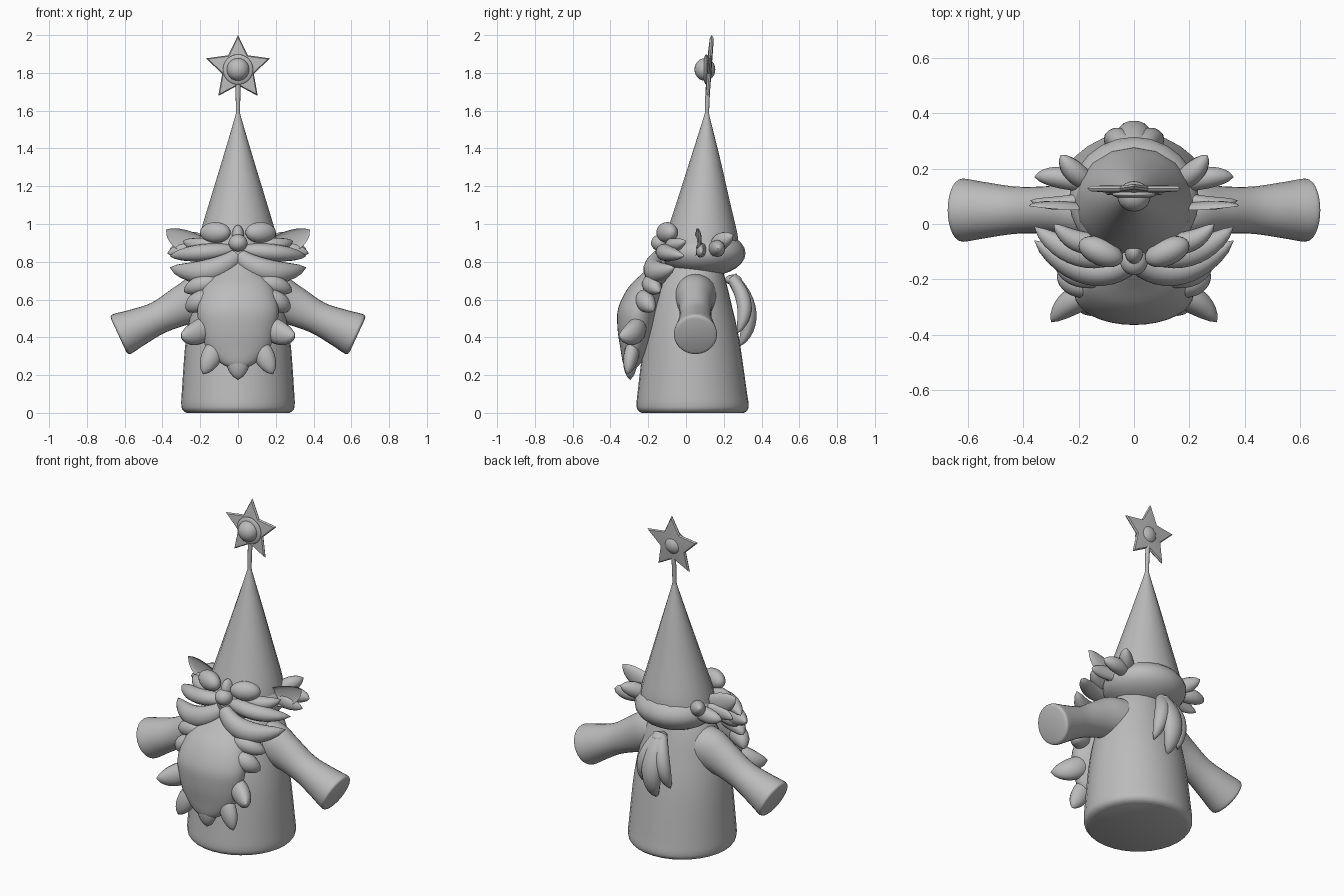
import bpy, bmesh, math
from mathutils import Vector as V

if "Cube" in bpy.data.objects:
    bpy.data.objects.remove(bpy.data.objects["Cube"])

mat = bpy.data.materials.new("clay grey")
mat.diffuse_color = (0.5, 0.5, 0.5, 1)
mat.use_nodes = True
mat.node_tree.nodes["Principled BSDF"].inputs["Base Color"].default_value = mat.diffuse_color


def finish(name, bm, angle=50):
    bmesh.ops.recalc_face_normals(bm, faces=bm.faces)
    me = bpy.data.meshes.new(name)
    bm.to_mesh(me)
    bm.free()
    ob = bpy.data.objects.new(name, me)
    bpy.context.collection.objects.link(ob)
    me.materials.append(mat)
    bpy.ops.object.select_all(action='DESELECT')
    bpy.context.view_layer.objects.active = ob
    ob.select_set(True)
    bpy.ops.object.shade_smooth_by_angle(angle=math.radians(angle))
    return ob


def skin(name, rings, angle=50):
    """Closed surface through rings of points."""
    bm = bmesh.new()
    rows = [[bm.verts.new(p) for p in r] for r in rings]
    n = len(rows[0])
    for a, b in zip(rows, rows[1:]):
        for i in range(n):
            j = (i + 1) % n
            bm.faces.new((a[i], a[j], b[j], b[i]))
    bm.faces.new(rows[0][::-1])
    bm.faces.new(rows[-1])
    return finish(name, bm, angle)


def spline(keys, steps=5):
    """Catmull-Rom smoothing of rows of numbers."""
    k = [V(r) for r in keys]
    k = [k[0]] + k + [k[-1]]
    out = []
    for a, b, c, d in zip(k, k[1:], k[2:], k[3:]):
        for s in range(steps):
            t = s / steps
            out.append(0.5 * (2 * b + (c - a) * t + (2 * a - 5 * b + 4 * c - d) * t * t
                              + (3 * b - a - 3 * c + d) * t ** 3))
    return out + [k[-1]]


def stack(name, keys, sides=32, steps=5, angle=50):
    """Horizontal ellipses: (z, centre y, x radius, y radius)."""
    turn = [math.tau * i / sides for i in range(sides)]
    return skin(name, [[(rx * math.cos(a), cy + ry * math.sin(a), z) for a in turn]
                       for z, cy, rx, ry in spline(keys, steps)], angle)


def lock(name, p0, p1, p2, width, thick, wide=(0, 0, 1), cup=1, side=1):
    """Curved leaf-shaped tuft; cup < 0 hollows one face."""
    p0, p1, p2 = [V((p[0] * side, p[1], p[2])) for p in (p0, p1, p2)]
    wide = V((wide[0] * side, wide[1], wide[2]))
    rings = []
    for i in range(13):
        t = i / 12
        c = p0 * (1 - t) ** 2 + p1 * 2 * t * (1 - t) + p2 * t * t
        d = ((p1 - p0) * (1 - t) + (p2 - p1) * t).normalized()
        w = (wide - d * wide.dot(d)).normalized()
        n = w.cross(d)
        if n.y > 0:
            n = -n
        f = max(0.02, 1.4 * (1 - t) ** 0.7 * (0.5 + 1.3 * t))
        ring = []
        for k in range(14):
            a = math.tau * k / 14
            s = math.sin(a)
            ring.append(c + w * math.cos(a) * width * f + n * s * thick * f * (cup if s > 0 else 1))
        rings.append(ring)
    return skin(name, rings, 65)


def ball(name, loc, radii, rot=0):
    bm = bmesh.new()
    bmesh.ops.create_uvsphere(bm, u_segments=24, v_segments=14, radius=1)
    ob = finish(name, bm)
    ob.location, ob.scale, ob.rotation_euler = loc, radii, (0, 0, rot)
    return ob


# Robe and sloping body
stack("body", [(0, 0.035, 0.27, 0.27), (0.012, 0.035, 0.29, 0.288), (0.04, 0.035, 0.3, 0.297),
               (0.12, 0.033, 0.297, 0.288), (0.4, 0.03, 0.275, 0.25), (0.6, 0.03, 0.235, 0.205),
               (0.72, 0.04, 0.19, 0.165), (0.8, 0.05, 0.13, 0.13)])

# Sleeves: (x, z, radius in the xz plane, y radius), flat ends
for s, label in ((1, "right"), (-1, "left")):
    rows = spline([(0.1, 0.62, 0.13, 0.12), (0.2, 0.605, 0.125, 0.105), (0.3, 0.565, 0.105, 0.088),
                   (0.42, 0.505, 0.087, 0.085), (0.53, 0.455, 0.1, 0.1),
                   (0.605, 0.422, 0.114, 0.113), (0.625, 0.413, 0.112, 0.112), (0.632, 0.41, 0.098, 0.098)])
    rings = []
    for x, z, r, ry in rows:
        rings.append([(s * (x + 0.42 * r * math.cos(a)), 0.05 + ry * math.sin(a), z + 0.907 * r * math.cos(a))
                      for a in [math.tau * i / 28 for i in range(28)]])
    skin(label + "_sleeve", rings)

# Head with rounded hair at the back
ball("head", (0, 0.09, 0.845), (0.235, 0.225, 0.125))

# Pointed hat, stem
stack("hat", [(0.9, 0.083, 0.212, 0.195), (0.96, 0.085, 0.198, 0.185), (1.12, 0.092, 0.15, 0.14),
              (1.34, 0.102, 0.083, 0.08), (1.57, 0.11, 0.015, 0.015), (1.6, 0.111, 0.011, 0.011)], 16, 3)
stack("star_stem", [(1.56, 0.11, 0.011, 0.011), (1.66, 0.113, 0.012, 0.012), (1.78, 0.12, 0.014, 0.012)], 12, 2)

# Star with a raised centre
bm = bmesh.new()
rim = []
for i in range(10):
    r = 0.178 if i % 2 == 0 else 0.088
    a = math.pi / 2 + i * math.pi / 5
    rim.append((r * math.cos(a), r * math.sin(a)))
layers = []
for k, y in ((0.45, -0.014), (0.93, -0.009), (1, 0), (0.93, 0.009), (0.7, 0.012)):
    layers.append([bm.verts.new((x * k, 0.124 + y + 0.07 * z * k, 1.822 + z * k)) for x, z in rim])
for a, b in zip(layers, layers[1:]):
    for i in range(10):
        j = (i + 1) % 10
        bm.faces.new((a[i], a[j], b[j], b[i]))
bm.faces.new(layers[0])
bm.faces.new(layers[-1][::-1])
finish("star", bm, 35)
ball("star_collar", (0, 0.107, 1.818), (0.08, 0.017, 0.08))
ball("star_knob", (0, 0.1, 1.818), (0.06, 0.055, 0.06))

# Nose
ball("nose", (0, -0.135, 0.9), (0.05, 0.05, 0.045))
ball("nose_bridge", (0, -0.1, 0.935), (0.033, 0.045, 0.06))

# Beard core and its lowest tip
stack("beard", [(0.8, -0.14, 0.02, 0.03), (0.74, -0.17, 0.12, 0.06), (0.66, -0.21, 0.185, 0.098),
                (0.55, -0.25, 0.215, 0.11), (0.44, -0.262, 0.2, 0.1), (0.34, -0.272, 0.165, 0.075),
                (0.27, -0.285, 0.1, 0.05), (0.24, -0.29, 0.05, 0.03)])
lock("beard_tip", (0, -0.28, 0.36), (0, -0.3, 0.28), (0, -0.295, 0.175), 0.065, 0.04, (1, 0, 0))

# Mirrored tufts: start, bend, tip, width, thickness
tufts = {
    "beard_top_tuft": ((0.1, -0.18, 0.69), (0.2, -0.2, 0.69), (0.285, -0.14, 0.64), 0.05, 0.05),
    "beard_upper_tuft": ((0.13, -0.22, 0.61), (0.22, -0.23, 0.6), (0.27, -0.17, 0.54), 0.055, 0.05),
    "beard_side_tuft": ((0.12, -0.25, 0.49), (0.22, -0.25, 0.4), (0.3, -0.355, 0.41), 0.065, 0.05),
    "beard_low_tuft": ((0.1, -0.275, 0.38), (0.14, -0.29, 0.3), (0.185, -0.31, 0.205), 0.055, 0.04),
    "moustache": ((0.01, -0.14, 0.825), (0.16, -0.23, 0.7), (0.36, -0.06, 0.77), 0.062, 0.055),
    "moustache_low": ((0.06, -0.13, 0.79), (0.18, -0.18, 0.69), (0.29, -0.1, 0.735), 0.05, 0.04),
    "cheek_tuft": ((0.03, -0.09, 0.86), (0.2, -0.16, 0.85), (0.36, -0.01, 0.83), 0.045, 0.05),
    "cheek_upper_tuft": ((0.08, -0.06, 0.9), (0.2, -0.1, 0.87), (0.29, 0.0, 0.91), 0.04, 0.04),
    "temple_tuft": ((0.17, 0.1, 0.86), (0.27, 0.06, 0.87), (0.375, 0.085, 0.845), 0.04, 0.025),
    "back_tuft": ((0.16, 0.14, 0.87), (0.27, 0.18, 0.87), (0.36, 0.17, 0.87), 0.045, 0.04),
    "back_upper_tuft": ((0.16, 0.15, 0.88), (0.22, 0.18, 0.91), (0.265, 0.25, 0.94), 0.045, 0.04),
}
for s, label in ((1, "right_"), (-1, "left_")):
    for name, (a, b, c, w, t) in tufts.items():
        hint = (0.6, 0, 0.8) if name == "beard_low_tuft" else (0, 0, 1)
        lock(label + name, a, b, c, w, t, hint, side=s)
    # Hollow pointed ear and bushy brow
    lock(label + "ear", (0.17, 0.05, 0.88), (0.28, 0.05, 0.89), (0.38, 0.065, 0.97),
         0.06, 0.03, cup=-0.45, side=s)
    ball(label + "brow", (s * 0.12, -0.1, 0.955), (0.085, 0.05, 0.055), s * 0.4)

# Tied ponytail at the back
ball("ponytail_tie", (0, 0.25, 0.705), (0.042, 0.045, 0.027))
lock("ponytail_middle", (0, 0.24, 0.72), (0, 0.4, 0.52), (0, 0.28, 0.35), 0.06, 0.045, (1, 0, 0))
for s, label in ((1, "right"), (-1, "left")):
    lock(label + "_ponytail_lock", (0.01, 0.245, 0.71), (0.07, 0.36, 0.57), (0.085, 0.27, 0.42),
         0.045, 0.04, (1, 0, 0), side=s)
